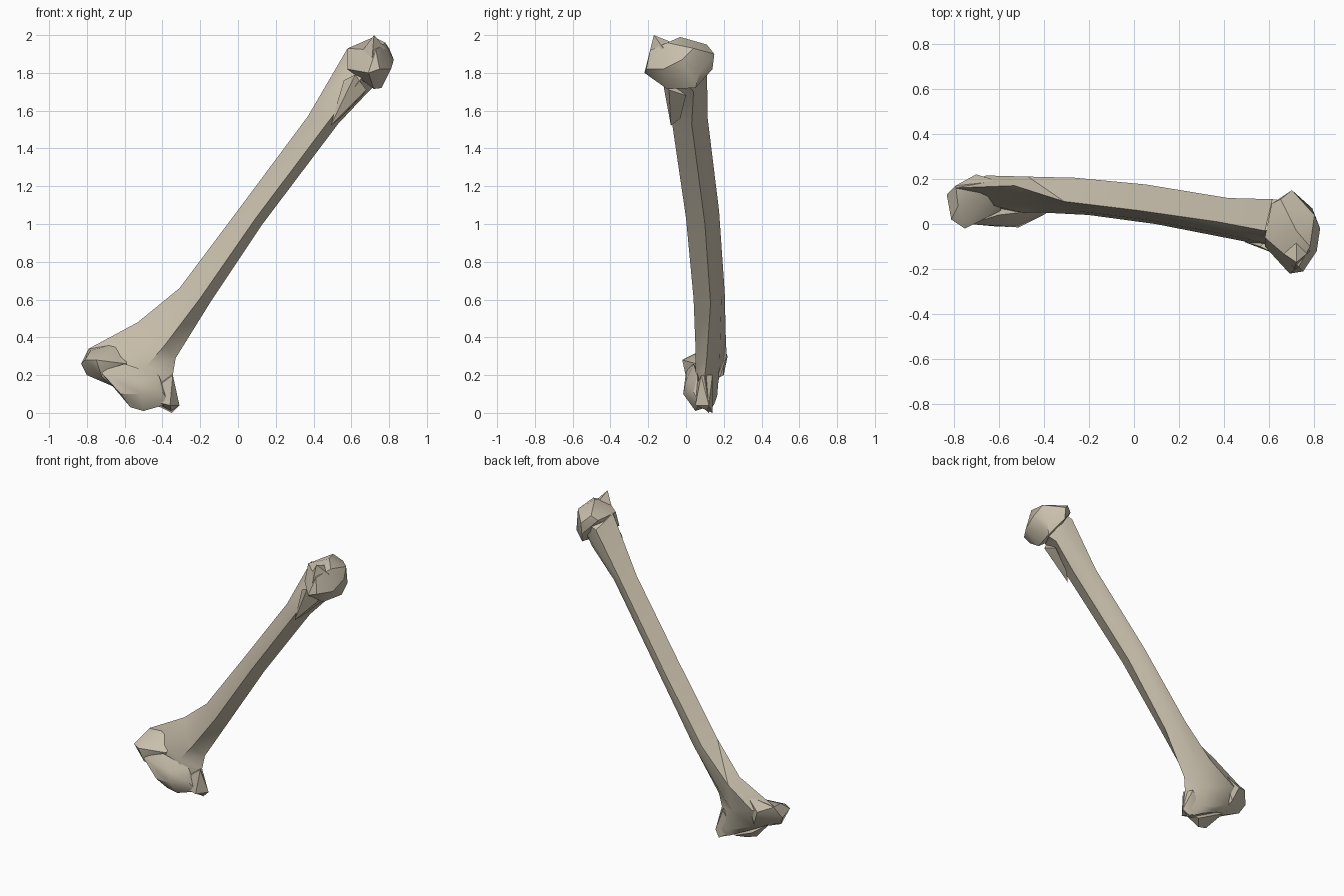
import bpy
import bmesh
import math
from mathutils import Vector

default_cube = bpy.data.objects.get("Cube")
if default_cube:
    bpy.data.objects.remove(default_cube, do_unlink=True)

# Single bone colour
bone_colour = (0.58, 0.52, 0.41, 1.0)
bone = bpy.data.materials.new("warm bone")
bone.use_nodes = True
bone.diffuse_color = bone_colour
shader = bone.node_tree.nodes["Principled BSDF"]
shader.inputs["Base Color"].default_value = bone_colour
shader.inputs["Roughness"].default_value = 0.8


def finish(name, mesh_data, angle):
    """Turn a bmesh into a shaded, coloured object."""
    bmesh.ops.recalc_face_normals(mesh_data, faces=mesh_data.faces[:])
    mesh = bpy.data.meshes.new(name)
    mesh_data.to_mesh(mesh)
    mesh_data.free()
    mesh.materials.append(bone)
    part = bpy.data.objects.new(name, mesh)
    bpy.context.collection.objects.link(part)
    bpy.ops.object.select_all(action="DESELECT")
    part.select_set(True)
    bpy.context.view_layer.objects.active = part
    bpy.ops.object.shade_smooth_by_angle(angle=math.radians(angle))
    return part


def hull(name, points, angle=30):
    """Build a faceted knob as the convex hull of a few points."""
    bm = bmesh.new()
    verts = [bm.verts.new(point) for point in points]
    result = bmesh.ops.convex_hull(bm, input=verts)
    inside = [item for item in result["geom_interior"]
              if isinstance(item, bmesh.types.BMVert)]
    bmesh.ops.delete(bm, geom=inside, context="VERTS")
    return finish(name, bm, angle)


def section(left, right, y_front, y_back):
    """Six-sided bone section between two side points."""
    left, right = Vector(left), Vector(right)

    def at(t, y):
        point = left.lerp(right, t)
        point.y = y
        return point

    crest = y_front * 0.7 + left.y * 0.3
    return [left, at(0.35, crest), at(0.68, y_front),
            right, at(0.72, (y_back + right.y) / 2 + 0.02), at(0.3, y_back)]


def loft(name, sections, angle):
    """Skin consecutive sections and cap both ends."""
    bm = bmesh.new()
    rings = [[bm.verts.new(p) for p in section(*s)] for s in sections]
    for low, high in zip(rings, rings[1:]):
        for i in range(len(low)):
            j = (i + 1) % len(low)
            bm.faces.new((low[i], low[j], high[j], high[i]))
    bm.faces.new(rings[0])
    bm.faces.new(rings[-1])
    bmesh.ops.triangulate(bm, faces=bm.faces[:])
    return finish(name, bm, angle)


# Shaft flaring into the flat lower end
loft("shaft", [
    ((-0.70, 0.12, 0.17), (-0.35, 0.12, 0.0), 0.06, 0.14),
    ((-0.77, 0.13, 0.22), (-0.31, 0.12, 0.04), 0.04, 0.17),
    ((-0.79, 0.16, 0.34), (-0.345, 0.1, 0.2), 0.05, 0.215),
    ((-0.53, 0.17, 0.48), (-0.33, 0.11, 0.29), 0.05, 0.21),
    ((-0.31, 0.1, 0.66), (-0.15, 0.13, 0.58), 0.04, 0.205),
    ((0.02, 0.06, 1.10), (0.13, 0.1, 1.0), 0.0, 0.175),
    ((0.37, 0.01, 1.57), (0.53, 0.03, 1.53), -0.075, 0.115),
    ((0.58, -0.03, 1.93), (0.69, 0.04, 1.70), -0.12, 0.11),
    ((0.68, -0.02, 1.95), (0.74, 0.0, 1.75), -0.1, 0.1),
], 36)

# Rounded upper head
hull("head", [
    (0.72, -0.03, 1.99), (0.78, -0.1, 1.96), (0.80, 0.04, 1.93),
    (0.825, -0.02, 1.87), (0.81, -0.12, 1.82), (0.69, -0.22, 1.80),
    (0.75, -0.21, 1.82), (0.72, -0.1, 1.715), (0.76, 0.05, 1.72),
    (0.70, 0.14, 1.82), (0.70, 0.15, 1.9), (0.65, 0.11, 1.95),
    (0.58, -0.06, 1.93), (0.61, 0.09, 1.92), (0.58, -0.1, 1.82),
    (0.79, 0.07, 1.80), (0.73, -0.19, 1.92),
])

# Pointed knob on the front of the head
hull("head_spur", [
    (0.72, -0.17, 2.0), (0.66, -0.13, 1.92), (0.78, -0.12, 1.93),
    (0.71, -0.2, 1.88), (0.72, -0.07, 1.96),
])

# Ridge running down below the head
hull("neck_ridge", [
    (0.56, -0.1, 1.76), (0.49, -0.08, 1.52), (0.54, -0.03, 1.56),
    (0.68, -0.09, 1.71), (0.66, 0.0, 1.68), (0.62, -0.13, 1.79),
])

# Outer knob of the lower end
hull("side_knob", [
    (-0.83, 0.13, 0.26), (-0.79, 0.17, 0.34), (-0.81, 0.02, 0.28),
    (-0.75, -0.02, 0.28), (-0.80, 0.1, 0.2), (-0.72, 0.0, 0.19),
    (-0.70, 0.22, 0.3), (-0.66, 0.2, 0.2), (-0.59, 0.06, 0.26),
    (-0.60, 0.19, 0.38), (-0.66, 0.08, 0.14), (-0.78, 0.08, 0.33),
])

# Rolling surface along the front and bottom of the joint
hull("joint_roller", [
    (-0.73, 0.0, 0.22), (-0.62, -0.01, 0.1), (-0.57, 0.04, 0.03),
    (-0.51, -0.015, 0.1), (-0.50, 0.05, 0.01), (-0.45, 0.11, 0.03),
    (-0.40, 0.04, 0.11), (-0.52, 0.0, 0.17), (-0.60, 0.14, 0.1),
    (-0.66, 0.1, 0.14), (-0.36, 0.07, 0.05), (-0.6, 0.04, 0.26),
    (-0.42, 0.06, 0.2),
])

# Inner corner of the joint
hull("joint_corner", [
    (-0.31, 0.12, 0.04), (-0.35, 0.14, 0.0), (-0.36, 0.05, 0.04),
    (-0.44, 0.05, 0.06), (-0.46, 0.14, 0.07), (-0.345, 0.08, 0.2),
    (-0.38, 0.14, 0.2), (-0.4, 0.06, 0.16),
])
